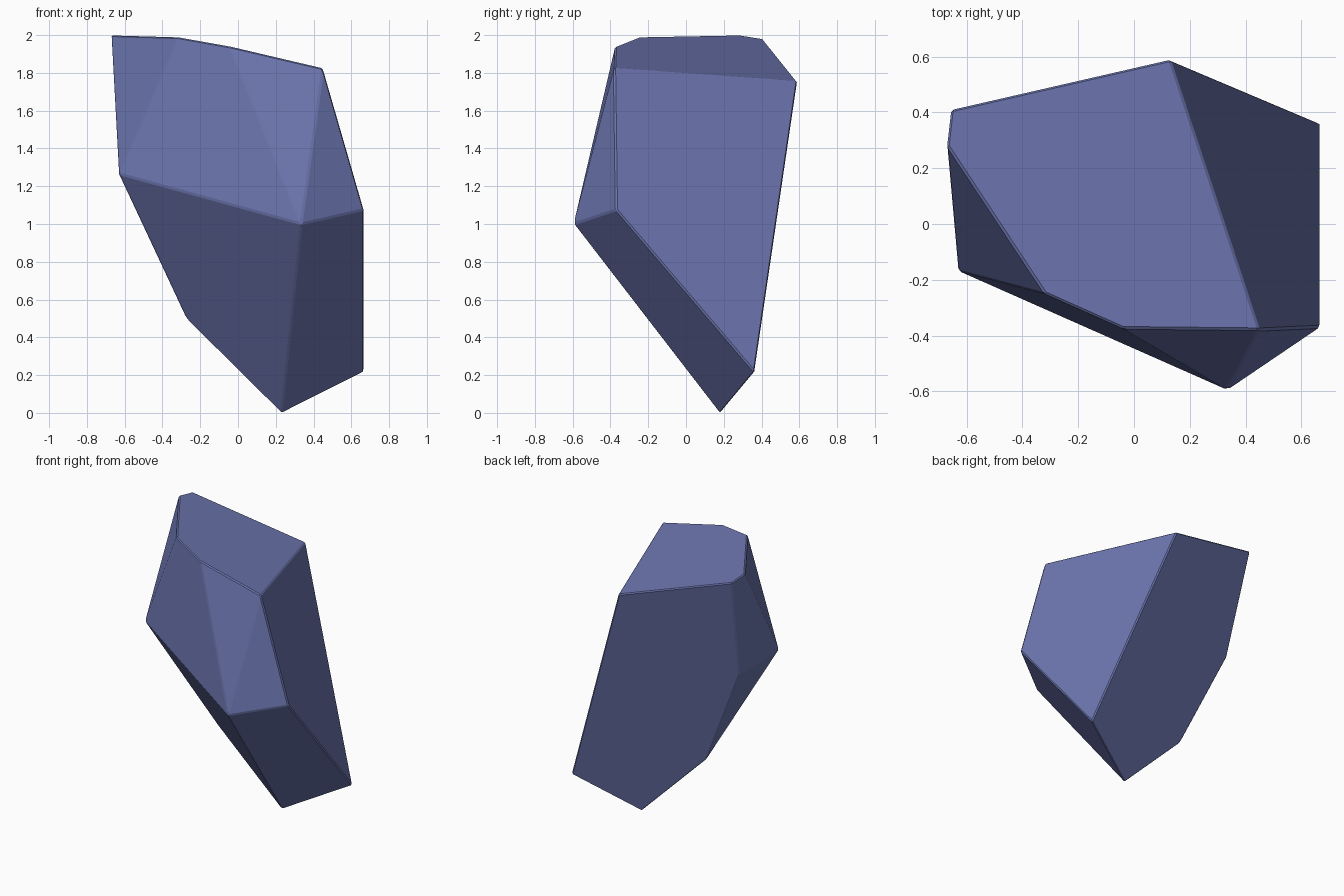
import bpy
import bmesh
from math import radians

cube = bpy.data.objects.get("Cube")
if cube:
    bpy.data.objects.remove(cube)

# Slate blue stone
stone = bpy.data.materials.new("slate_blue_stone")
stone.use_nodes = True
colour = (0.15, 0.18, 0.43, 1)
stone.diffuse_color = colour
stone.node_tree.nodes["Principled BSDF"].inputs["Base Color"].default_value = colour

# Corners of the faceted boulder
crown = [(-0.67, 0.28, 2.0), (-0.655, 0.41, 1.98), (0.13, 0.59, 1.755),
         (0.45, -0.38, 1.825), (-0.04, -0.375, 1.94), (-0.32, -0.25, 1.99)]
waist = [(0.335, -0.595, 1.0), (-0.63, -0.168, 1.265),
         (0.667, -0.37, 1.075), (-0.597, 0.24, 1.23)]
foot = [(0.667, 0.363, 0.215), (0.23, 0.18, -0.005), (-0.265, 0.15, 0.485)]

# Wrap the corners in a convex hull and merge the flat facets
bm = bmesh.new()
for corner in crown + waist + foot:
    bm.verts.new(corner)
bmesh.ops.convex_hull(bm, input=bm.verts[:])
bmesh.ops.dissolve_limit(bm, angle_limit=radians(3), verts=bm.verts[:], edges=bm.edges[:])
bmesh.ops.recalc_face_normals(bm, faces=bm.faces[:])

# Slightly worn edges
worn = [e for e in bm.edges if e.calc_face_angle(0) > radians(20)]
bmesh.ops.bevel(bm, geom=worn, offset=0.008, offset_type='OFFSET', segments=1,
                profile=0.5, affect='EDGES', clamp_overlap=True)

mesh = bpy.data.meshes.new("boulder")
bm.to_mesh(mesh)
bm.free()
mesh.materials.append(stone)
boulder = bpy.data.objects.new("boulder", mesh)
bpy.context.collection.objects.link(boulder)
